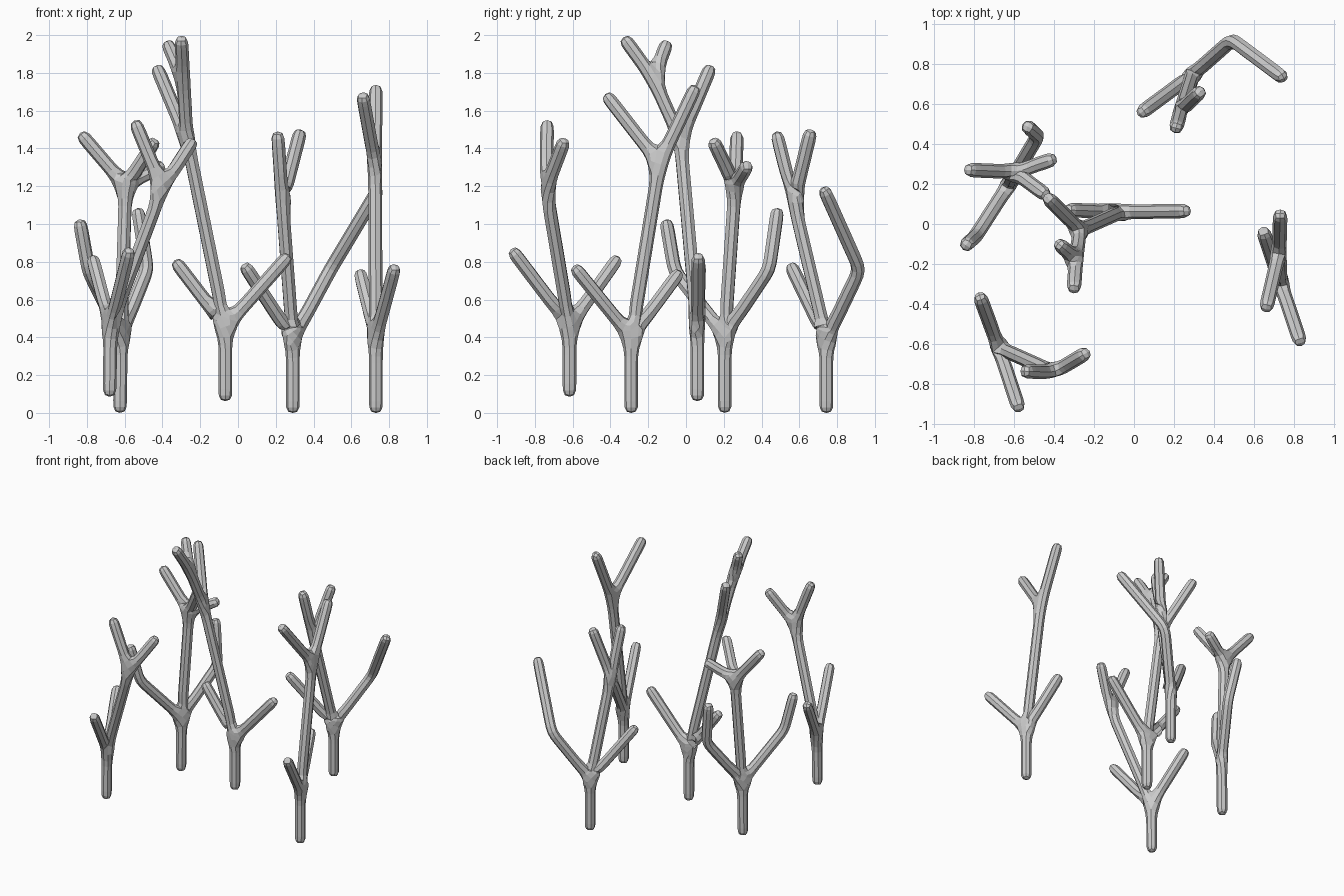
import bpy
from mathutils import Vector

if "Cube" in bpy.data.objects:
    bpy.data.objects.remove(bpy.data.objects["Cube"])

RADIUS = 0.0395


# Each node is (x, y, z, child, child, ...); the first node is the foot of the stem
BRANCHES = {
    "coral_branch_back_right": (0.29, 0.743, 0.01, (0.29, 0.743, 0.39,
        (0.035, 0.555, 0.78),
        (0.49, 0.92, 0.76, (0.745, 0.73, 1.185)),
        (0.235, 0.57, 1.12, (0.21, 0.48, 1.48), (0.33, 0.66, 1.49)))),
    "coral_branch_right": (0.73, -0.29, 0.01, (0.73, -0.29, 0.40,
        (0.83, -0.59, 0.77),
        (0.645, -0.035, 0.745),
        (0.725, -0.14, 1.32, (0.66, -0.42, 1.68), (0.73, 0.05, 1.725)))),
    "coral_branch_center": (-0.067, 0.06, 0.073, (-0.067, 0.06, 0.455,
        (-0.33, 0.07, 0.80),
        (0.265, 0.065, 0.83),
        (-0.27, -0.03, 1.45,
            (-0.43, 0.13, 1.83),
            (-0.29, -0.175, 1.775, (-0.30, -0.325, 1.98), (-0.375, -0.10, 1.96))))),
    "coral_branch_front_left": (-0.68, -0.617, 0.095, (-0.675, -0.617, 0.46,
        (-0.575, -0.92, 0.86),
        (-0.77, -0.36, 0.82),
        (-0.40, -0.74, 1.19, (-0.545, -0.735, 1.54), (-0.24, -0.645, 1.44)))),
    "coral_branch_back_left": (-0.625, 0.205, 0.01, (-0.62, 0.205, 0.41,
        (-0.48, 0.44, 0.76, (-0.53, 0.485, 1.075)),
        (-0.79, -0.06, 0.75, (-0.838, -0.105, 1.015)),
        (-0.595, 0.26, 1.20,
            (-0.83, 0.27, 1.475),
            (-0.44, 0.145, 1.44),
            (-0.40, 0.325, 1.31)))),
}


def collect(node, verts, edges, parent=None):
    """Walk the nested nodes into vertices and edges."""
    index = len(verts)
    verts.append(Vector(node[:3]))
    if parent is not None:
        edges.append((parent, index))
    for child in node[3:]:
        collect(child, verts, edges, index)


def build(name, root):
    verts, edges = [], []
    collect(root, verts, edges)
    mesh = bpy.data.meshes.new(name)
    mesh.from_pydata(verts, edges, [])
    obj = bpy.data.objects.new(name, mesh)
    bpy.context.collection.objects.link(obj)

    # Skinned square tube, rounded once to eight sides
    obj.modifiers.new("Skin", 'SKIN')
    for sv in mesh.skin_vertices[0].data:
        sv.radius = (RADIUS, RADIUS)
    sub = obj.modifiers.new("Round", 'SUBSURF')
    sub.levels = sub.render_levels = 1

    # Pull the ends in by most of the caps' overshoot at the foot
    bpy.context.view_layer.update()
    ev = obj.evaluated_get(bpy.context.evaluated_depsgraph_get())
    over = verts[0].z - min(v.co.z for v in ev.data.vertices) - 0.01
    for i, v in enumerate(verts):
        linked = [e for e in edges if i in e]
        if len(linked) == 1:
            a, b = linked[0]
            other = verts[b if a == i else a]
            mesh.vertices[i].co = v + (other - v).normalized() * over
    mesh.update()


for branch_name, branch_root in BRANCHES.items():
    build(branch_name, branch_root)
